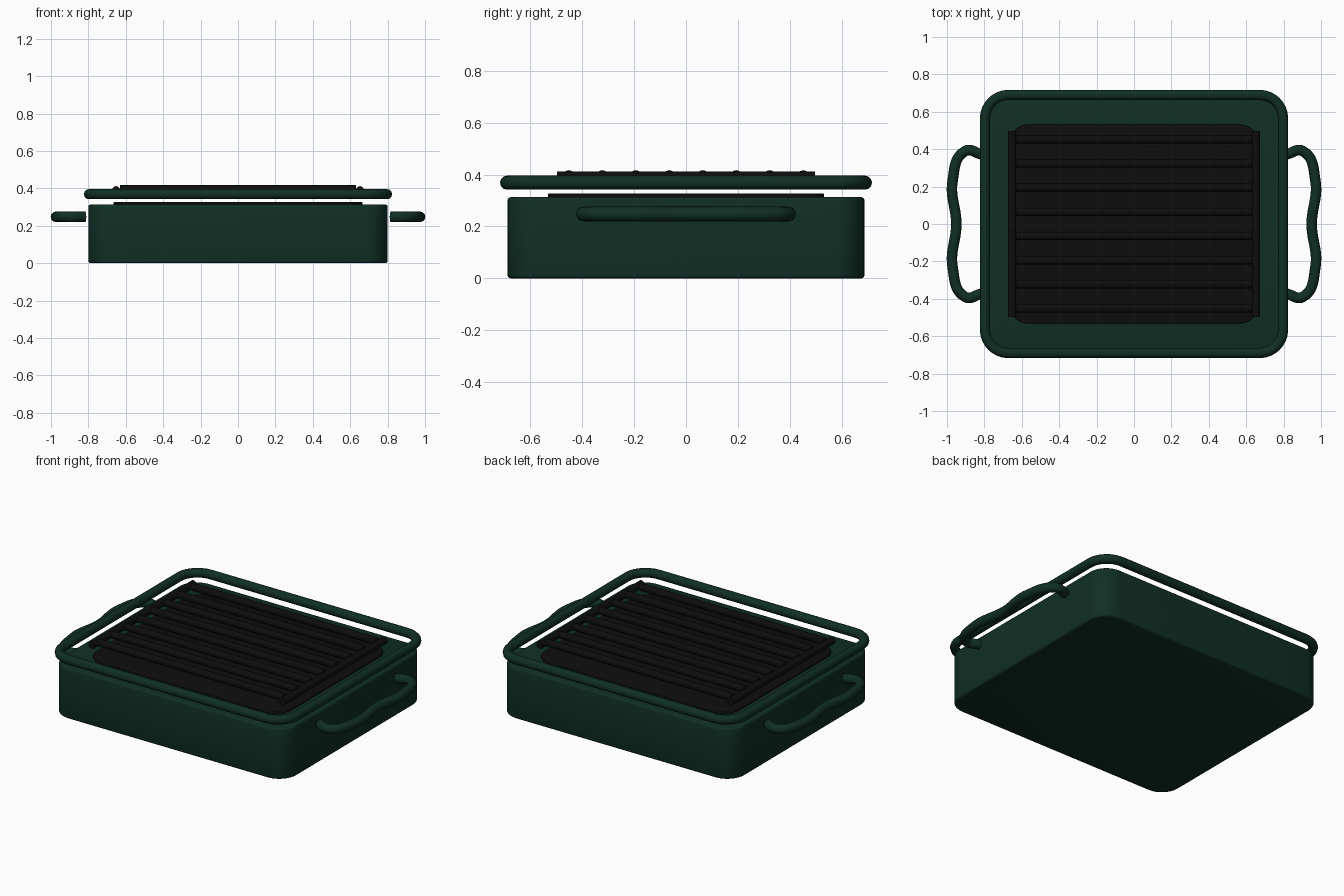
import bpy, bmesh, math

if "Cube" in bpy.data.objects:
    bpy.data.objects.remove(bpy.data.objects["Cube"], do_unlink=True)


def make_material(name, color, roughness):
    m = bpy.data.materials.new(name)
    m.use_nodes = True
    m.diffuse_color = color
    bsdf = m.node_tree.nodes["Principled BSDF"]
    bsdf.inputs["Base Color"].default_value = color
    bsdf.inputs["Roughness"].default_value = roughness
    return m


green = make_material("dark green enamel", (0.005, 0.028, 0.018, 1), 0.5)
black = make_material("black iron", (0.004, 0.004, 0.004, 1), 0.6)


def rounded_outline(hx, hy, r, steps=8):
    """Counter-clockwise rounded rectangle."""
    points = []
    for k, (sx, sy) in enumerate([(1, 1), (-1, 1), (-1, -1), (1, -1)]):
        for i in range(steps + 1):
            a = (k + i / steps) * math.pi / 2
            points.append((sx * (hx - r) + r * math.cos(a),
                           sy * (hy - r) + r * math.sin(a)))
    return points


def finish(obj, mat):
    obj.data.materials.append(mat)
    bpy.ops.object.select_all(action='DESELECT')
    obj.select_set(True)
    bpy.context.view_layer.objects.active = obj
    if obj.type == 'CURVE':
        bpy.ops.object.convert(target='MESH')
    bpy.ops.object.shade_smooth_by_angle(angle=math.radians(40))


def slab(name, hx, hy, r, z0, z1, bevel, mat):
    bm = bmesh.new()
    base = bm.faces.new([bm.verts.new((x, y, z0)) for x, y in rounded_outline(hx, hy, r)])
    top = bmesh.ops.extrude_face_region(bm, geom=[base])["geom"]
    bmesh.ops.translate(bm, vec=(0, 0, z1 - z0),
                        verts=[v for v in top if isinstance(v, bmesh.types.BMVert)])
    bmesh.ops.recalc_face_normals(bm, faces=bm.faces)
    rims = [e for e in bm.edges if abs(e.verts[0].co.z - e.verts[1].co.z) < 1e-6]
    bmesh.ops.bevel(bm, geom=rims, offset=bevel, segments=3, profile=0.5, affect='EDGES')
    mesh = bpy.data.meshes.new(name)
    bm.to_mesh(mesh)
    bm.free()
    obj = bpy.data.objects.new(name, mesh)
    bpy.context.collection.objects.link(obj)
    finish(obj, mat)


def tube(name, points, radius, mat, closed=False, smooth=False):
    curve = bpy.data.curves.new(name, 'CURVE')
    curve.dimensions = '3D'
    curve.bevel_depth = radius
    curve.bevel_resolution = 4
    curve.use_fill_caps = True
    spline = curve.splines.new('BEZIER' if smooth else 'POLY')
    if smooth:
        spline.resolution_u = 10
        spline.bezier_points.add(len(points) - 1)
        for p, co in zip(spline.bezier_points, points):
            p.co = co
            p.handle_left_type = p.handle_right_type = 'AUTO'
    else:
        spline.points.add(len(points) - 1)
        for p, co in zip(spline.points, points):
            p.co = (*co, 1)
    spline.use_cyclic_u = closed
    obj = bpy.data.objects.new(name, curve)
    bpy.context.collection.objects.link(obj)
    finish(obj, mat)


# Body and the thin cooking plate on top of it
slab("body", 0.8, 0.688, 0.12, 0, 0.313, 0.012, green)
slab("cooking_plate", 0.665, 0.532, 0.1, 0.305, 0.328, 0.005, black)

# Raised rim above the body's edge
tube("rim", [(x, y, 0.369) for x, y in rounded_outline(0.797, 0.69, 0.125)],
     0.027, green, closed=True)

# Grate: cross bars between two side rails
for i in range(8):
    y = -0.4525 + i * 0.1293
    tube(f"grate_bar_{i + 1}", [(-0.63, y, 0.395), (0.63, y, 0.395)], 0.022, black)

for side, s in (("left", 1), ("right", -1)):
    tube(f"{side}_grate_rail", [(s * 0.652, -0.497, 0.39), (s * 0.652, 0.497, 0.39)],
         0.022, black)
    # Wavy side handle, mirrored front to back
    half = [(0.817, 0.373), (0.9, 0.391), (0.97, 0.23)]
    path = half + [(0.95, 0)] + [(x, -y) for x, y in reversed(half)]
    tube(f"{side}_handle", [(s * x, y, 0.248) for x, y in path], 0.028, green, smooth=True)
